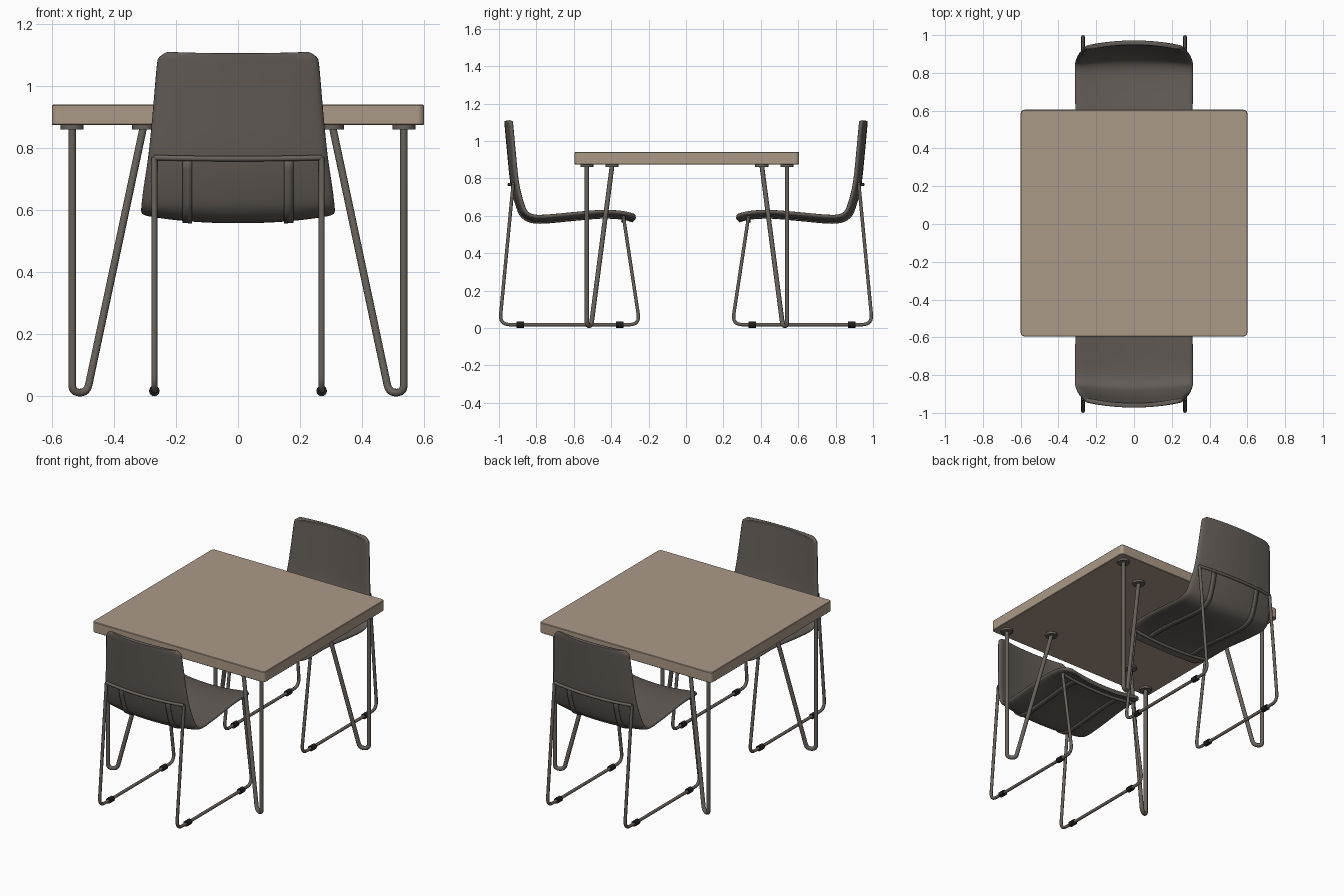
import bpy, bmesh, math
from mathutils import Vector

cube = bpy.data.objects.get("Cube")
if cube:
    bpy.data.objects.remove(cube, do_unlink=True)


def material(name, rgb):
    m = bpy.data.materials.new(name)
    m.use_nodes = True
    m.diffuse_color = (*rgb, 1)
    bsdf = m.node_tree.nodes["Principled BSDF"]
    bsdf.inputs["Base Color"].default_value = (*rgb, 1)
    bsdf.inputs["Roughness"].default_value = 0.7
    return m


WOOD = material("tan wood", (0.41, 0.32, 0.245))
METAL = material("grey metal", (0.14, 0.12, 0.103))
SHELL = material("grey upholstery", (0.125, 0.108, 0.095))
RUBBER = material("black rubber", (0.012, 0.012, 0.012))


def link(name, data, mat):
    obj = bpy.data.objects.new(name, data)
    bpy.context.collection.objects.link(obj)
    data.materials.append(mat)
    bpy.ops.object.select_all(action='DESELECT')
    obj.select_set(True)
    bpy.context.view_layer.objects.active = obj
    return obj


def fillet(points, radius, steps=6):
    """Round the inner corners of a path."""
    pts = [Vector(p) for p in points]
    out = [pts[0]]
    for a, b, c in zip(pts, pts[1:], pts[2:]):
        p, q = b + (a - b).normalized() * radius, b + (c - b).normalized() * radius
        for i in range(steps + 1):
            t = i / steps
            out.append(p * (1 - t) ** 2 + b * 2 * t * (1 - t) + q * t * t)
    return out + [pts[-1]]


def tube(name, points, radius, mat=METAL):
    curve = bpy.data.curves.new(name, 'CURVE')
    curve.dimensions = '3D'
    curve.bevel_depth = radius
    curve.bevel_resolution = 3
    curve.use_fill_caps = True
    spline = curve.splines.new('POLY')
    spline.points.add(len(points) - 1)
    for sp, p in zip(spline.points, points):
        sp.co = (*p, 1)
    obj = link(name, curve, mat)
    bpy.ops.object.convert(target='MESH')
    bpy.ops.object.shade_smooth_by_angle(angle=math.radians(50))
    return obj


def sheet(name, rows, thickness, mat, subdiv=0):
    """Skin rows of points and give the surface a thickness."""
    bm = bmesh.new()
    grid = [[bm.verts.new(p) for p in row] for row in rows]
    for r0, r1 in zip(grid, grid[1:]):
        for i in range(len(r0) - 1):
            bm.faces.new((r0[i], r0[i + 1], r1[i + 1], r1[i]))
    mesh = bpy.data.meshes.new(name)
    bm.to_mesh(mesh)
    bm.free()
    obj = link(name, mesh, mat)
    solid = obj.modifiers.new("thickness", 'SOLIDIFY')
    solid.thickness = thickness
    solid.offset = 0
    if subdiv:
        obj.modifiers.new("soften", 'SUBSURF').levels = subdiv
        obj.modifiers["soften"].render_levels = subdiv
    bpy.ops.object.shade_smooth_by_angle(angle=math.radians(50))
    return obj


# Table top with rounded corners
bm = bmesh.new()
bmesh.ops.create_cube(bm, size=1)
bmesh.ops.scale(bm, vec=(1.2, 1.2, 0.066), verts=bm.verts)
bmesh.ops.translate(bm, vec=(0, 0.005, 0.908), verts=bm.verts)
upright = [e for e in bm.edges if abs(e.verts[0].co.z - e.verts[1].co.z) > 0.01]
bmesh.ops.bevel(bm, geom=upright, offset=0.02, segments=5, profile=0.5, affect='EDGES')
bmesh.ops.bevel(bm, geom=[e for e in bm.edges if e.calc_face_angle(0) > 1.2],
                offset=0.003, segments=1, affect='EDGES')
mesh = bpy.data.meshes.new("table_top")
bm.to_mesh(mesh)
bm.free()
link("table_top", mesh, WOOD)

# Hairpin table legs and their mounting pads
for sx, side in ((1, "left"), (-1, "right")):
    for sy, end in ((1, "back"), (-1, "front")):
        def place(x, y, z):
            return Vector((sx * x, 0.005 + sy * y, z))
        path = [place(0.535, 0.535, 0.87), place(0.535, 0.535, 0.012),
                place(0.487, 0.512, 0.012), place(0.305, 0.4, 0.87)]
        tube(f"table_leg_{end}_{side}", fillet(path, 0.026), 0.0125)
        for tag, top in (("outer", path[0]), ("inner", path[-1])):
            pad = [Vector((top.x, top.y, z)) for z in (0.861, 0.876)]
            tube(f"table_pad_{tag}_{end}_{side}", pad, 0.037)

# Chair shell profile: depth, height and half width, from seat front to back top
PROFILE = [Vector(p) for p in (
    (-0.28, 0.574, 0.25), (-0.295, 0.58, 0.28), (-0.345, 0.592, 0.3),
    (-0.45, 0.597, 0.306), (-0.6, 0.585, 0.312), (-0.74, 0.572, 0.314),
    (-0.82, 0.573, 0.314), (-0.872, 0.6, 0.313), (-0.9, 0.66, 0.307),
    (-0.927, 0.77, 0.291), (-0.943, 0.92, 0.276), (-0.956, 1.06, 0.264),
    (-0.959, 1.092, 0.256), (-0.96, 1.108, 0.232))]
LAST = len(PROFILE) - 1
DISH = 0.027


def profile(t):
    i = min(int(t), LAST - 1)
    f = t - i
    p0, p1, p2, p3 = (PROFILE[max(0, min(LAST, i + k))] for k in (-1, 0, 1, 2))
    return 0.5 * (2 * p1 + (p2 - p0) * f + (2 * p0 - 5 * p1 + 4 * p2 - p3) * f * f
                  + (3 * p1 - p0 - 3 * p2 + p3) * f ** 3)


def shell_point(t, flip, u=None, x=None, drop=0):
    """Point on the dished shell; drop moves it outward, under or behind."""
    p = profile(t)
    d = profile(min(t + 0.05, LAST)) - profile(max(t - 0.05, 0))
    n = Vector((d.y, -d.x)).normalized()      # towards the sitter
    u = x / p.z if u is None else u
    lift = DISH * abs(u) ** 2.2 - drop
    return Vector((u * p.z, -flip * (p.x + n.x * lift), p.y + n.y * lift))


BACK_BAR, FRONT_BAR = 9, 1.85
for flip, chair in ((1, "back"), (-1, "front")):
    # The profile is laid out for the front chair and turned for the other
    rows = [[shell_point(i / 3, flip, u=j / 8) for j in range(-8, 9)]
            for i in range(LAST * 3 + 1)]
    sheet(f"{chair}_chair_shell", rows, 0.024, SHELL, subdiv=1)

    # Cross bars hugging the shell
    for tag, t, drop in (("back", BACK_BAR, 0.02), ("seat", FRONT_BAR, 0.02)):
        bar = [shell_point(t, flip, x=0.27 * k / 8, drop=drop) for k in range(-8, 9)]
        tube(f"{chair}_chair_{tag}_bar", bar, 0.009)

    for s, side in ((1, "left"), (-1, "right")):
        # Support strap under the seat and up the back
        ts = [FRONT_BAR + (BACK_BAR - FRONT_BAR) * i / 24 for i in range(25)]
        strap = [[shell_point(t, flip, x=s * x, drop=0.014) for x in (0.148, 0.178)]
                 for t in ts]
        sheet(f"{chair}_chair_strap_{side}", strap, 0.008, SHELL)

        # Sled leg in one bent rod
        x = s * 0.27
        sled = [shell_point(BACK_BAR, flip, x=x, drop=0.02),
                (x, flip * 0.996, 0.018), (x, flip * 0.247, 0.018),
                shell_point(FRONT_BAR, flip, x=x, drop=0.02)]
        tube(f"{chair}_chair_sled_leg_{side}", fillet(sled, 0.055), 0.0095)

        # Rubber glides
        for tag, y in (("rear", 0.885), ("fore", 0.355)):
            glide = [(x, flip * (y + dy), 0.0175) for dy in (-0.02, 0.02)]
            tube(f"{chair}_chair_glide_{tag}_{side}", glide, 0.0175, RUBBER)
